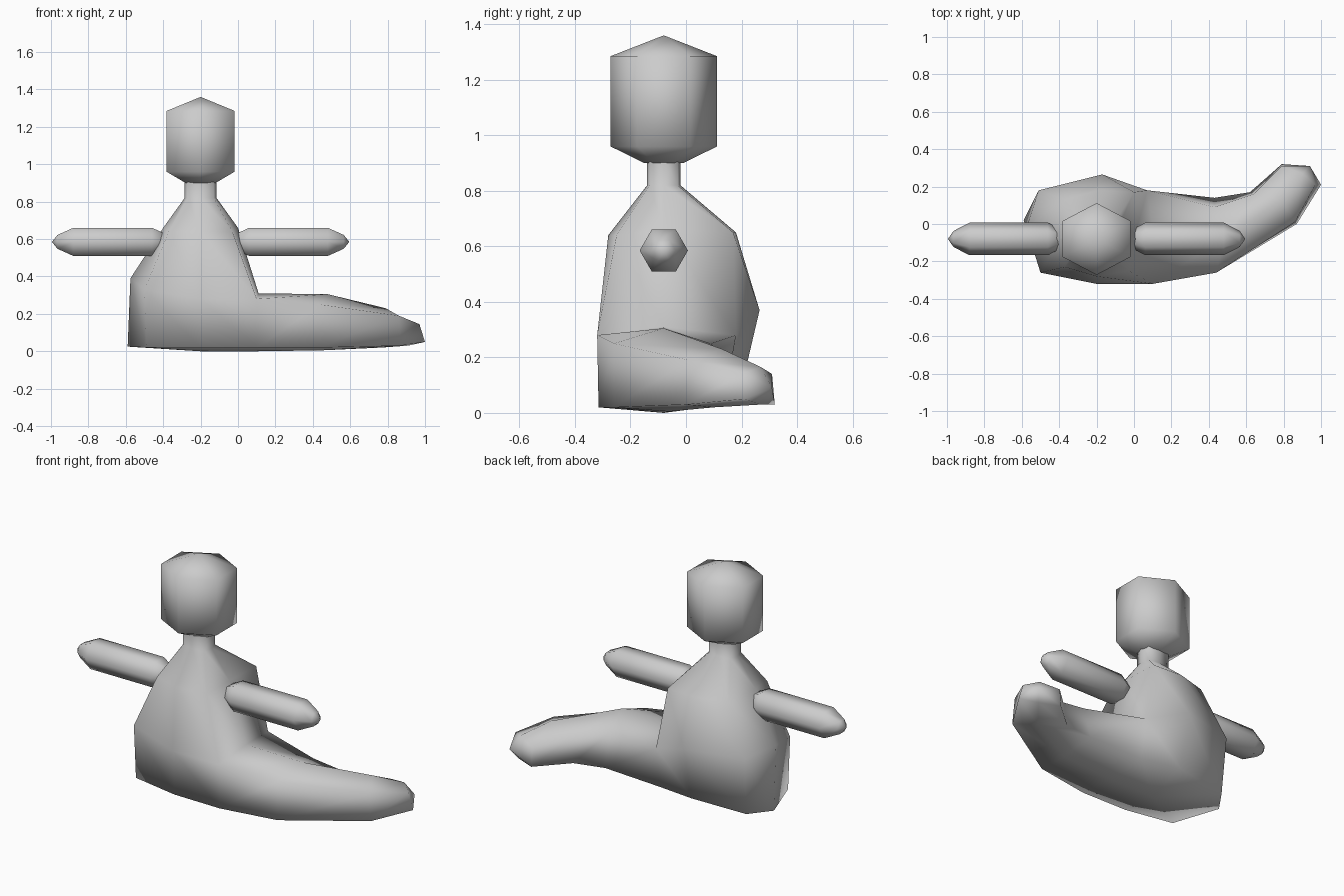
import bpy, bmesh, math
from mathutils import Vector

if "Cube" in bpy.data.objects:
    bpy.data.objects.remove(bpy.data.objects["Cube"])

grey = bpy.data.materials.new("plain grey")
grey.diffuse_color = (0.6, 0.6, 0.6, 1)
grey.use_nodes = True
grey.node_tree.nodes["Principled BSDF"].inputs["Base Color"].default_value = grey.diffuse_color

CX, CY = -0.2, -0.08


def finish(bm, name):
    bmesh.ops.recalc_face_normals(bm, faces=bm.faces)
    me = bpy.data.meshes.new(name)
    bm.to_mesh(me)
    bm.free()
    me.materials.append(grey)
    for p in me.polygons:
        p.use_smooth = True
    ob = bpy.data.objects.new(name, me)
    bpy.context.collection.objects.link(ob)
    return ob


def ring(bm, pts):
    return [bm.verts.new(p) for p in pts]


def bridge(bm, a, b, skip=()):
    n = len(a)
    for i in range(n):
        if i not in skip:
            j = (i + 1) % n
            bm.faces.new((a[i], a[j], b[j], b[i]))


def fan(bm, a, tip):
    t = bm.verts.new(tip)
    for i in range(len(a)):
        bm.faces.new((a[i], a[(i + 1) % len(a)], t))


def hexagon(rx, ry, z):
    return [(CX + rx * math.sin(k * math.pi / 3) / 0.866,
             CY - ry * math.cos(k * math.pi / 3), z) for k in range(6)]


# Torso: rings run front, front right, right, back right, back, back left, left, front left
bm = bmesh.new()


def neck(z):
    return [(CX + x, CY + y, z) for x, y in
            ((0, -.06), (.07, -.05), (.085, 0), (.07, .05),
             (0, .06), (-.07, .05), (-.085, 0), (-.07, -.05))]


shoulder = [(-.2, -.28, .64), (-.03, -.25, .64), (0, -.08, .66), (0, .17, .65),
            (-.19, .18, .65), (-.37, .13, .65), (-.4, -.08, .66), (-.37, -.23, .64)]
hip = [(-.2, -.32, .28), (.1, -.32, .28), (.11, -.08, .31), (.07, .18, .28),
       (-.17, .265, .37), (-.51, .18, .37), (-.575, -.02, .39), (-.5, -.26, .33)]
base = [(-.2, -.31, .02), (.1, -.315, .02), (.1, -.08, 0), (.07, .15, .04),
        (-.17, .19, .05), (-.5, .15, .03), (-.59, .02, .025), (-.49, -.255, .02)]
rings = [ring(bm, r) for r in (neck(.92), neck(.82), shoulder, hip, base)]
for a, b in zip(rings[:3], rings[1:4]):
    bridge(bm, a, b)
bridge(bm, rings[3], rings[4], skip=(1, 2))      # leave the tail opening
fan(bm, rings[4], (CX, CY, 0))

# Tail: grows from the six edges of the opening in the right side
h, b = rings[3], rings[4]
last = [h[1], h[2], h[3], b[3], b[2], b[1]]
for section in (
    [(.44, -.26, .25), (.48, -.08, .305), (.43, .09, .25),
     (.43, .14, .05), (.45, -.06, .005), (.44, -.26, .02)],
    [(.86, .01, .19), (.79, .13, .23), (.64, .16, .18),
     (.62, .17, .04), (.77, .1, .02), (.87, 0, .03)],
    [(.97, .21, .145), (.9, .27, .165), (.79, .31, .14),
     (.79, .32, .03), (.91, .27, .03), (1, .21, .05)],
):
    new = ring(bm, section)
    bridge(bm, last, new)
    last = new
fan(bm, last, (.94, .31, .09))
finish(bm, "body_and_tail")

# Head: six-sided block with a shallow point on top
bm = bmesh.new()
rings = [ring(bm, hexagon(*r)) for r in
         ((.08, .07, .9), (.182, .192, .96), (.182, .192, 1.285))]
for a, b in zip(rings, rings[1:]):
    bridge(bm, a, b)
fan(bm, rings[0], (CX, CY, .9))
fan(bm, rings[-1], (CX, CY, 1.36))
finish(bm, "head")

# Arms: six-sided rods with tapered ends, mirrored across the torso
for name, s in (("left_arm", 1), ("right_arm", -1)):
    bm = bmesh.new()
    rings = []
    for d, r in ((.2, .055), (.26, .087), (.68, .087), (.765, .043)):
        rings.append(ring(bm, [(CX + s * d, CY + r * math.cos(k * math.pi / 3),
                                .585 + r * math.sin(k * math.pi / 3)) for k in range(6)]))
    for a, b in zip(rings, rings[1:]):
        bridge(bm, a, b)
    fan(bm, rings[0], (CX + s * .17, CY, .585))
    fan(bm, rings[-1], (CX + s * .795, CY, .585))
    finish(bm, name)
